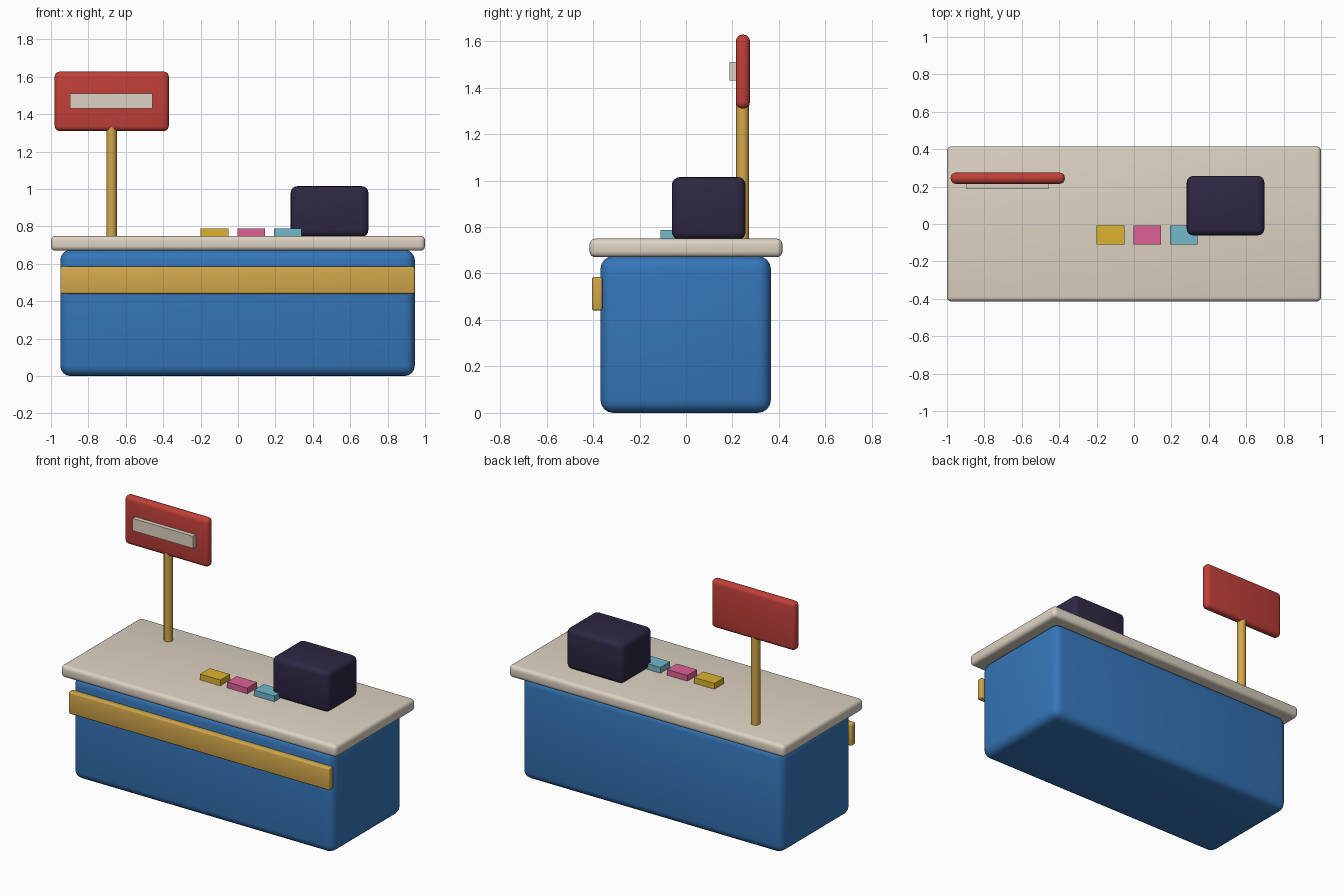
import bpy

if "Cube" in bpy.data.objects:
    bpy.data.objects.remove(bpy.data.objects["Cube"])

def material(name, rgb):
    m = bpy.data.materials.new(name)
    m.diffuse_color = (*rgb, 1)
    m.use_nodes = True
    m.node_tree.nodes["Principled BSDF"].inputs["Base Color"].default_value = m.diffuse_color
    return m

BLUE = material("blue", (0.035, 0.18, 0.48))
CREAM = material("cream", (0.72, 0.65, 0.54))
GOLD = material("gold", (0.65, 0.39, 0.07))
RED = material("red", (0.53, 0.05, 0.04))
DARK = material("dark_purple", (0.028, 0.02, 0.055))
YELLOW = material("yellow", (0.72, 0.45, 0.03))
PINK = material("pink", (0.72, 0.12, 0.30))
CYAN = material("cyan", (0.17, 0.48, 0.60))

def box(name, x, y, z, mat, bevel=0, segments=4):
    """Box from (min, max) ranges, optionally with rounded edges."""
    loc = [(r[0] + r[1]) / 2 for r in (x, y, z)]
    bpy.ops.mesh.primitive_cube_add(size=1, location=loc)
    ob = bpy.context.object
    ob.name = name
    ob.scale = [r[1] - r[0] for r in (x, y, z)]
    bpy.ops.object.transform_apply(location=False, rotation=False, scale=True)
    ob.data.materials.append(mat)
    if bevel:
        mod = ob.modifiers.new("round", 'BEVEL')
        mod.width = bevel
        mod.segments = segments
        bpy.ops.object.modifier_apply(modifier="round")
        bpy.ops.object.shade_smooth_by_angle()
    return ob

# Counter
box("counter_body", (-0.95, 0.945), (-0.368, 0.365), (0, 0.675), BLUE, 0.055)
box("counter_top", (-1, 1), (-0.415, 0.415), (0.67, 0.75), CREAM, 0.025)
box("front_band", (-0.95, 0.945), (-0.405, -0.36), (0.44, 0.585), GOLD, 0.01, 3)

# Sign on its post
bpy.ops.mesh.primitive_cylinder_add(vertices=24, radius=0.028, depth=0.63,
                                    location=(-0.676, 0.244, 1.055))
post = bpy.context.object
post.name = "sign_post"
post.data.materials.append(GOLD)
bpy.ops.object.shade_smooth_by_angle()
box("sign_board", (-0.98, -0.37), (0.215, 0.275), (1.31, 1.628), RED, 0.027)
box("sign_panel", (-0.897, -0.457), (0.187, 0.225), (1.43, 1.51), CREAM)

# Register
box("register", (0.282, 0.697), (-0.061, 0.257), (0.745, 1.015), DARK, 0.035)

# Small goods in a row
for i, mat in enumerate((YELLOW, PINK, CYAN)):
    x = -0.2 + i * 0.196
    box(f"small_item_{i + 1}", (x, x + 0.148), (-0.109, -0.009), (0.745, 0.788), mat)
